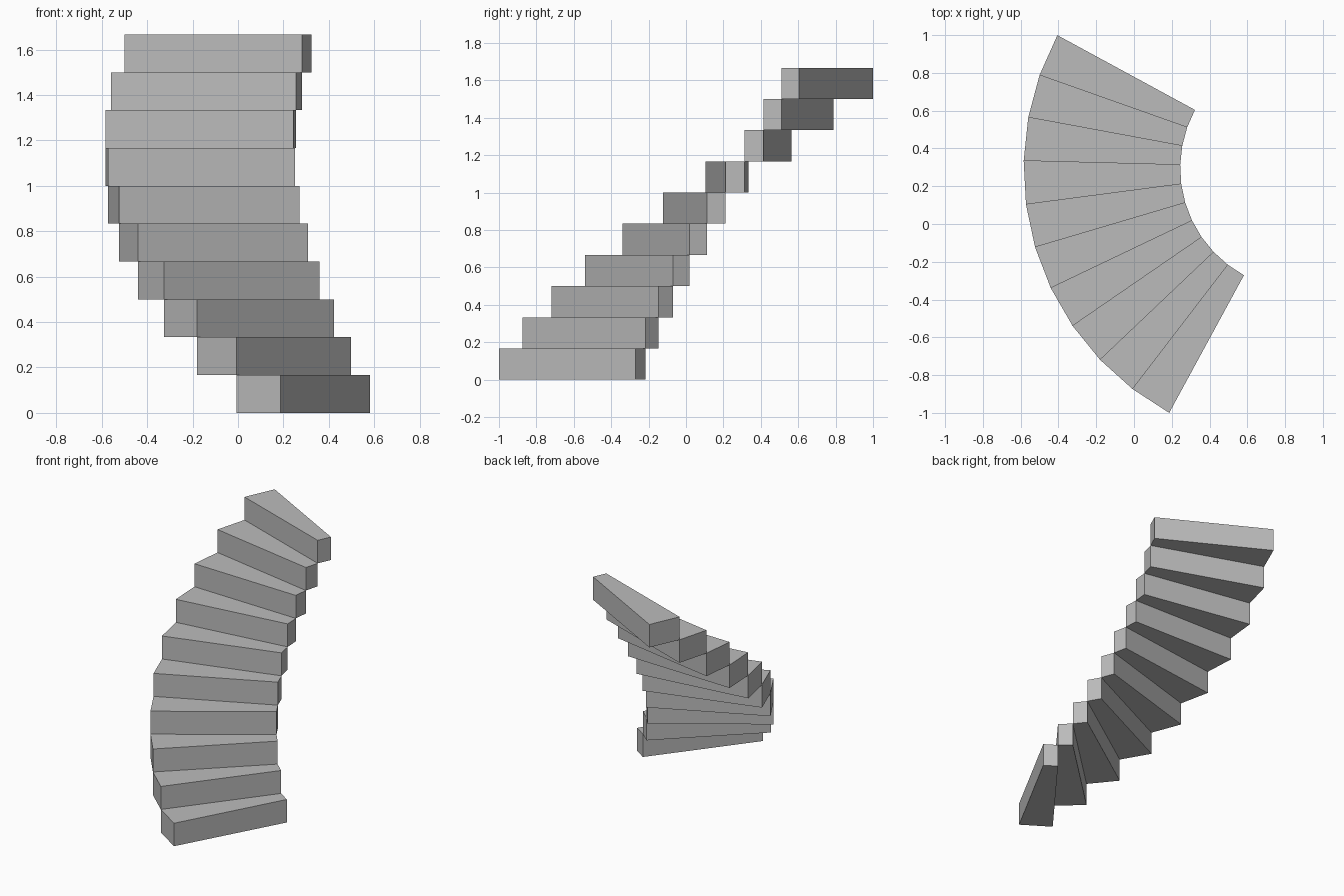
import bpy
import bmesh
from math import cos, sin, radians
from mathutils import Vector

cube = bpy.data.objects.get("Cube")
if cube:
    bpy.data.objects.remove(cube, do_unlink=True)

STEPS = 10
SWEEP = radians(90) / STEPS
START = radians(180 + 61.5)      # direction of the lowest front edge
INNER, OUTER = 0.6455, 1.4745
RISE = 1.667 / STEPS
AXIS = Vector((0.89, 0.296, 0))  # centre of the turn

grey = bpy.data.materials.new("stone_grey")
grey.use_nodes = True
colour = (0.5, 0.5, 0.5, 1)
grey.diffuse_color = colour
grey.node_tree.nodes["Principled BSDF"].inputs["Base Color"].default_value = colour


def on_arc(radius, angle, z):
    return AXIS + Vector((radius * cos(angle), radius * sin(angle), z))


def make_step(index):
    """One wedge-shaped solid step of the quarter turn."""
    a = START - index * SWEEP
    b = a - SWEEP
    z = index * RISE
    bm = bmesh.new()
    outline = [(INNER, a), (OUTER, a), (OUTER, b), (INNER, b)]
    base = bm.faces.new([bm.verts.new(on_arc(r, t, z)) for r, t in outline])
    top = bmesh.ops.extrude_face_region(bm, geom=[base])["geom"]
    bmesh.ops.translate(bm, vec=(0, 0, RISE),
                        verts=[v for v in top if isinstance(v, bmesh.types.BMVert)])
    bmesh.ops.recalc_face_normals(bm, faces=bm.faces)
    mesh = bpy.data.meshes.new(f"step_{index + 1}")
    bm.to_mesh(mesh)
    bm.free()
    mesh.materials.append(grey)
    step = bpy.data.objects.new(mesh.name, mesh)
    bpy.context.collection.objects.link(step)


# Rising flight of steps
for i in range(STEPS):
    make_step(i)
